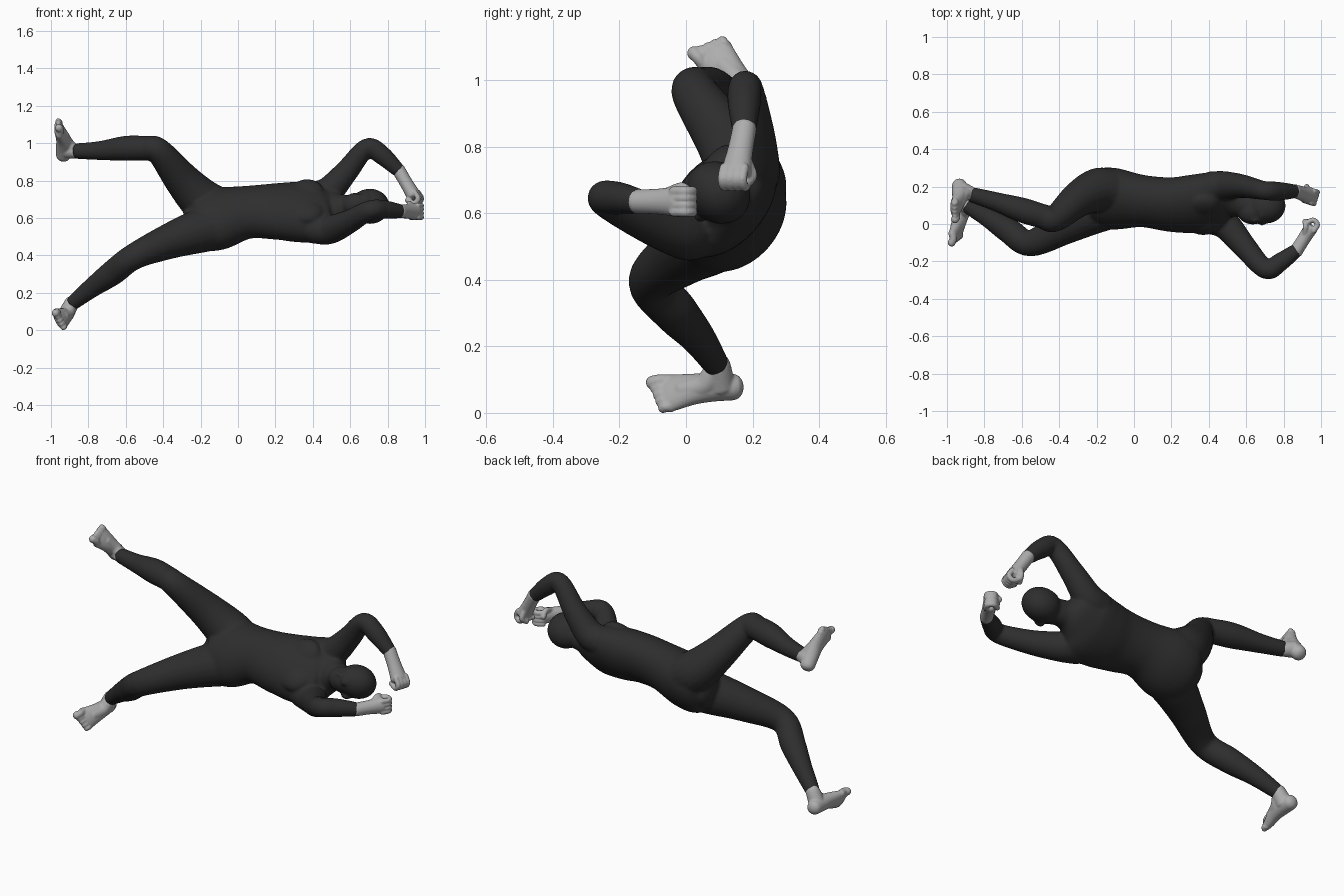
import bpy, bmesh, math
from mathutils import Vector as V, Matrix

if "Cube" in bpy.data.objects:
    bpy.data.objects.remove(bpy.data.objects["Cube"])


def material(name, value):
    m = bpy.data.materials.new(name)
    m.diffuse_color = (value, value, value, 1)
    m.use_nodes = True
    m.node_tree.nodes["Principled BSDF"].inputs["Base Color"].default_value = m.diffuse_color
    return m


SUIT = material("charcoal", 0.027)
SKIN = material("light grey", 0.42)
TILT = math.radians(42)                      # the trunk is rolled about its long axis
SIDE = V((0, math.sin(TILT), math.cos(TILT)))
FRONT = V((0, -math.cos(TILT), math.sin(TILT)))


def spline(rows, n=6):
    """Smoothly resample rows of numbers."""
    p = [V(r) for r in rows]
    p = [p[0] * 2 - p[1]] + p + [p[-1] * 2 - p[-2]]
    out = []
    for a, b, c, d in zip(p, p[1:], p[2:], p[3:]):
        for i in range(n):
            t = i / n
            out.append(0.5 * (2 * b + (c - a) * t + (2 * a - 5 * b + 4 * c - d) * t * t
                              + (3 * b - a - 3 * c + d) * t ** 3))
    return out + [p[-2]]


def limb(bm, rows, hint=(0, 0.3, 1), cap=0.5, seg=20, grow=0.002):
    """Loft ellipses along rows of x, y, z, half width, half depth."""
    rows = [tuple(r) if len(r) == 5 else tuple(r) + (r[3],) for r in rows]
    path = spline(rows)
    pos = [V(r[:3]) for r in path]
    rings = []
    for i, r in enumerate(path):
        t = (pos[min(i + 1, len(pos) - 1)] - pos[max(i - 1, 0)]).normalized()
        w = V(hint)
        w = (w - t * w.dot(t)).normalized()
        rings.append([pos[i], w * (r[3] + grow), t.cross(w) * (r[4] + grow),
                      t * min(r[3], r[4]) * cap])

    def dome(ring, sign):
        p, w, d, t = ring
        return [(p + t * sign * math.sin(a), w * math.cos(a), d * math.cos(a), t)
                for a in (0.5, 0.95, 1.35)]
    rings = dome(rings[0], -1)[::-1] + rings + dome(rings[-1], 1)
    loops = [[bm.verts.new(p + w * math.cos(k * math.tau / seg) + d * math.sin(k * math.tau / seg))
              for k in range(seg)] for p, w, d, _ in rings]
    for a, b in zip(loops, loops[1:]):
        for k in range(seg):
            j = (k + 1) % seg
            bm.faces.new((a[k], a[j], b[j], b[k]))
    bm.faces.new(loops[0][::-1])
    bm.faces.new(loops[-1])


def ball(bm, centre, along, side, depth):
    """Ellipsoid aligned with the rolled trunk."""
    m = Matrix((V((along, 0, 0)), SIDE * side, FRONT * depth)).transposed().to_4x4()
    bmesh.ops.create_uvsphere(bm, u_segments=24, v_segments=16, radius=1,
                              matrix=Matrix.Translation(centre) @ m)


def finish(bm, name, mat, voxel, smooth):
    """Fuse the overlapping pieces into one smooth skin."""
    bmesh.ops.recalc_face_normals(bm, faces=bm.faces)
    me = bpy.data.meshes.new(name)
    bm.to_mesh(me)
    bm.free()
    me.materials.append(mat)
    ob = bpy.data.objects.new(name, me)
    bpy.context.collection.objects.link(ob)
    r = ob.modifiers.new("fuse", 'REMESH')
    r.mode, r.voxel_size, r.use_smooth_shade = 'VOXEL', voxel, True
    s = ob.modifiers.new("soften", 'SMOOTH')
    s.factor, s.iterations = 0.5, smooth


# Suit: trunk and neck
bm = bmesh.new()
limb(bm, [(-.25, .145, .575, .1, .09), (-.2, .143, .58, .168, .132), (-.1, .135, .598, .184, .142),
          (.05, .122, .63, .15, .126), (.2, .104, .635, .165, .125), (.32, .108, .632, .182, .128),
          (.43, .122, .632, .188, .114), (.5, .13, .64, .14, .088), (.56, .115, .65, .075, .075),
          (.64, .1, .655, .066, .07)], SIDE, seg=32)
# Chest muscles
for s in (-1, 1):
    ball(bm, V((.37, .11, .635)) + SIDE * s * .075 + FRONT * .082, .085, .075, .04)
# Upper arm, lower arm
limb(bm, [(.4, .2, .715, .078), (.48, .205, .74, .076), (.58, .202, .848, .061),
          (.69, .18, .975, .049), (.77, .175, .935, .049), (.862, .175, .85, .035)], (0, 1, 0), .2)
limb(bm, [(.4, .03, .545, .08), (.49, -.005, .538, .076), (.59, -.12, .578, .062),
          (.705, -.243, .642, .05), (.78, -.205, .645, .048), (.87, -.14, .635, .036)], (0, 0, 1), .2)
# Upper leg, lower leg
limb(bm, [(-.12, .18, .65, .117), (-.2, .18, .7, .115), (-.3, .13, .805, .094),
          (-.425, .027, .958, .068), (-.49, .042, .972, .064), (-.6, .075, .972, .065),
          (-.74, .12, .96, .049), (-.872, .158, .957, .039)], (0, 1, 0.2), .2)
limb(bm, [(-.12, .095, .548, .117), (-.22, .06, .525, .114), (-.37, -.015, .474, .093),
          (-.555, -.103, .394, .069), (-.67, -.035, .307, .066), (-.78, .035, .227, .051),
          (-.888, .093, .142, .037)], (0, 0.6, 1), .2)
# Masked head: cranium, jaw, brow, nose, ears
ball(bm, (.705, .098, .662), .106, .09, .1)
ball(bm, (.635, .068, .665), .084, .068, .073)
head = V((.66, .08, .663))
ball(bm, head + V((.025, 0, 0)) + FRONT * .076, .02, .05, .014)
ball(bm, head + V((-.015, 0, 0)) + FRONT * .08, .027, .013, .014)
for s in (-1, 1):
    ball(bm, head + V((.01, 0, 0)) + SIDE * s * .084 - FRONT * .02, .03, .012, .018)
finish(bm, "bodysuit", SUIT, 0.009, 5)


def fist(name, wrist, centre, side):
    wrist, centre = V(wrist), V(centre)
    a = (centre - wrist).normalized()
    s = V(side)
    s = (s - a * s.dot(a)).normalized()
    n = a.cross(s)
    bm = bmesh.new()
    start, mid = wrist - a * .012, wrist.lerp(centre, .5)
    limb(bm, [(*start, .034, .034), (*mid, .037, .033), (*centre, .045, .036)], s)
    # Curled fingers and thumb
    for i in range(4):
        c = centre + s * (i - 1.5) * .021
        limb(bm, [(*(c + a * u + n * v), .0125) for u, v in
                  ((-.005, .022), (.035, .02), (.043, -.012), (.01, -.035))], s, 1, 10)
    limb(bm, [(*(centre + a * u + n * v + s * w), .013) for u, v, w in
              ((-.04, -.01, .03), (-.005, -.03, .043), (.015, -.045, .015))], a + n, 1, 10)
    finish(bm, name, SKIN, 0.005, 2)


fist("upper_hand", (.862, .175, .85), (.938, .15, .722), (.3, 1, 0))
fist("lower_hand", (.87, -.14, .635), (.945, -.022, .635), (0, 0, 1))


def foot(name, ankle, heel, toe, up, sign):
    ankle, heel, toe, up = V(ankle), V(heel), V(toe), V(up)
    f = (toe - heel).normalized()
    up = (up - f * up.dot(f)).normalized()
    w = f.cross(up) * sign
    at = lambda u, h: heel.lerp(toe, u) + up * h
    bm = bmesh.new()
    # Ankle, instep, then sole from heel to ball
    limb(bm, [(*(ankle + (ankle - heel) * .12), .036), (*ankle, .038), (*at(.14, .012), .042)], f)
    limb(bm, [(*ankle.lerp(at(.3, .03), .4), .032), (*at(.35, .024), .034), (*at(.65, .004), .032)], w)
    limb(bm, [(*at(-.02, -.002), .038, .038), (*at(.25, .008), .041, .042), (*at(.5, .007), .047, .036),
              (*at(.78, -.006), .058, .027), (*at(.9, -.01), .055, .02)], w, .8)
    # Toes, largest on the inner side
    for i in range(5):
        r = .02 if i == 0 else .014
        base = at(.8, -.008) + w * (.041 - i * .022)
        tip = base + f * (.052 - i * .007)
        limb(bm, [(*base, r), (*(base.lerp(tip, .6) + up * .008), r * .9), (*tip, r)], w, 1, 10)
    finish(bm, name, SKIN, 0.005, 2)


foot("upper_foot", (-.876, .162, .957), (-.932, .204, .938), (-.952, .06, 1.103), (1, 0, .1), -1)
foot("lower_foot", (-.892, .095, .138), (-.93, .138, .078), (-.95, -.095, .058), (.9, 0, .45), 1)
